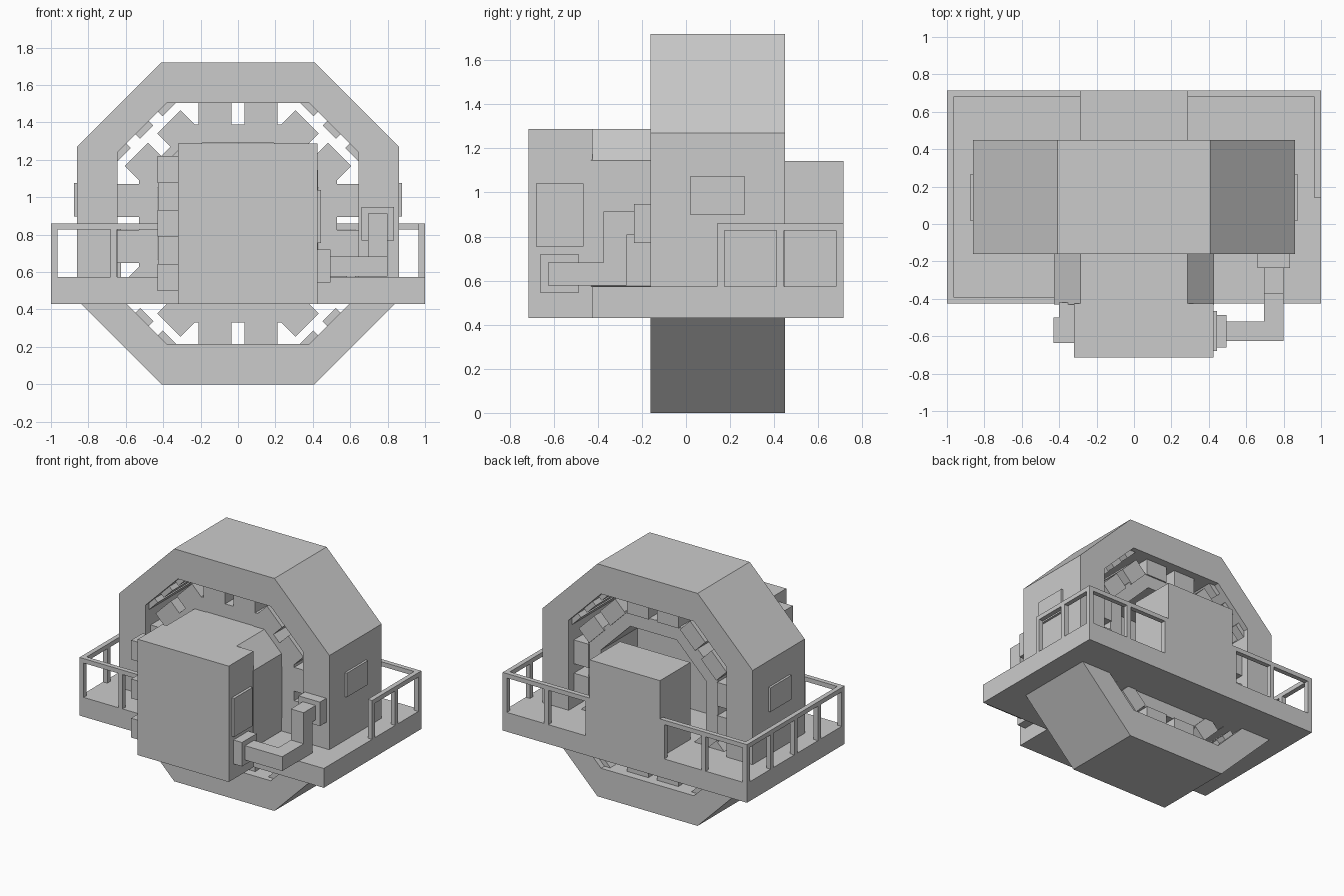
import bpy, bmesh
from math import pi
from mathutils import Matrix, Vector

if "Cube" in bpy.data.objects:
    bpy.data.objects.remove(bpy.data.objects["Cube"])

CZ = 0.86  # height of the ring axis


def finish(name, bm):
    bmesh.ops.recalc_face_normals(bm, faces=bm.faces)
    me = bpy.data.meshes.new(name)
    bm.to_mesh(me)
    bm.free()
    ob = bpy.data.objects.new(name, me)
    bpy.context.collection.objects.link(ob)
    return ob


def add_box(bm, x0, x1, y0, y1, z0, z1, m=Matrix()):
    t = Matrix.Translation(((x0 + x1) / 2, (y0 + y1) / 2, (z0 + z1) / 2))
    s = Matrix.Diagonal((x1 - x0, y1 - y0, z1 - z0, 1))
    bmesh.ops.create_cube(bm, size=1, matrix=m @ t @ s)


def boxes(name, *dims):
    bm = bmesh.new()
    for d in dims:
        add_box(bm, *d)
    return finish(name, bm)


def octagon(a, b):
    """Eight points: flats at distance a, each flat half as wide as b."""
    return [(b, a), (a, b), (a, -b), (b, -a), (-b, -a), (-a, -b), (-a, b), (-b, a)]


def oct_ring(name, outer, inner, y0, y1):
    bm = bmesh.new()
    loops = [[bm.verts.new((x, y, CZ + z)) for x, z in octagon(*p)]
             for p, y in ((outer, y0), (outer, y1), (inner, y1), (inner, y0))]
    for k in range(4):
        a, b = loops[k], loops[(k + 1) % 4]
        for i in range(8):
            j = (i + 1) % 8
            bm.faces.new((a[i], a[j], b[j], b[i]))
    return finish(name, bm)


def oct_prism(name, prof, y0, y1):
    bm = bmesh.new()
    f = bm.faces.new([bm.verts.new((x, y0, CZ + z)) for x, z in octagon(*prof)])
    r = bmesh.ops.extrude_face_region(bm, geom=[f])
    vs = [v for v in r["geom"] if isinstance(v, bmesh.types.BMVert)]
    bmesh.ops.translate(bm, verts=vs, vec=(0, y1 - y0, 0))
    return finish(name, bm)


# Large outer ring, inner ring and core body
oct_ring("outer_ring", (0.86, 0.41), (0.645, 0.38), -0.16, 0.45)
oct_ring("inner_ring", (0.53, 0.24), (0.43, 0.19), -0.1, 0.38)
oct_prism("core_body", (0.427, 0.285), -0.43, -0.04)

# Paired spacer blocks between the rings, and thin plates on the diagonals
bm = bmesh.new()
pl = bmesh.new()
for k in range(8):
    m = Matrix.Translation((0, 0, CZ)) @ Matrix.Rotation(k * pi / 4, 4, 'Y')
    for s in (-1, 1):
        add_box(bm, s * 0.123 - 0.088, s * 0.123 + 0.088, -0.1, 0.39, 0.525, 0.645, m)
    if k % 2:
        for c in (-0.17, 0, 0.17):
            add_box(pl, c - 0.05, c + 0.05, -0.12, 0.41, 0.69, 0.73, m)
finish("spacer_blocks", bm)
finish("liner_plates", pl)

# Platform deck and rear cabinet
boxes("platform", (-1, 1, -0.425, 0.715, 0.43, 0.573))
boxes("rear_cabinet", (-0.288, 0.288, 0.36, 0.715, 0.43, 1.143))

# Front housing with its side fins and access panel
boxes("front_housing", (-0.32, 0.425, -0.715, -0.425, 0.43, 1.287))
boxes("side_fins", *[(-0.43, -0.32, -0.635, -0.5, z, z + 0.143) for z in (0.5, 0.79, 1.077)])
boxes("fin_brackets", *[(-0.4, -0.32, -0.5, -0.42, z, z + 0.143) for z in (0.5, 0.79, 1.077)])
boxes("access_panel", (0.425, 0.445, -0.68, -0.465, 0.755, 1.04))

# Panels on the outer ring sides
boxes("ring_panels", *[(s * 0.867 - 0.01, s * 0.867 + 0.01, 0.02, 0.265, 0.897, 1.075)
                       for s in (-1, 1)])

# Square pipe from the housing to the ring
boxes("pipe_flanges", (0.425, 0.495, -0.66, -0.487, 0.543, 0.72),
      (0.66, 0.835, -0.235, -0.16, 0.77, 0.947))
boxes("pipe_run", (0.495, 0.80, -0.625, -0.52, 0.577, 0.683))
boxes("pipe_return", (0.695, 0.80, -0.52, -0.375, 0.577, 0.683))
boxes("pipe_riser", (0.695, 0.80, -0.375, -0.27, 0.577, 0.913))
boxes("pipe_top", (0.695, 0.80, -0.27, -0.235, 0.807, 0.913))


# Guard rails: a top bar and evenly spaced posts
def rail(name, axis, u0, u1, v0, spans, w=0.035):
    def dims(a, b, z0, z1):
        return (a, b, v0, v0 + w, z0, z1) if axis == 'x' else (v0, v0 + w, a, b, z0, z1)
    step = (u1 - u0 - w) / spans
    posts = [dims(u0 + i * step, u0 + i * step + w, 0.573, 0.83) for i in range(spans + 1)]
    boxes(name, dims(u0, u1, 0.827, 0.86), *posts)


rail("rail_front_left", 'x', -1, -0.33, -0.425, 2)
rail("rail_left", 'y', -0.425, 0.715, -1, 4)
rail("rail_right", 'y', 0.14, 0.715, 0.965, 2)
rail("rail_back_left", 'x', -1, -0.288, 0.68, 2)
rail("rail_back_right", 'x', 0.288, 1, 0.68, 2)
